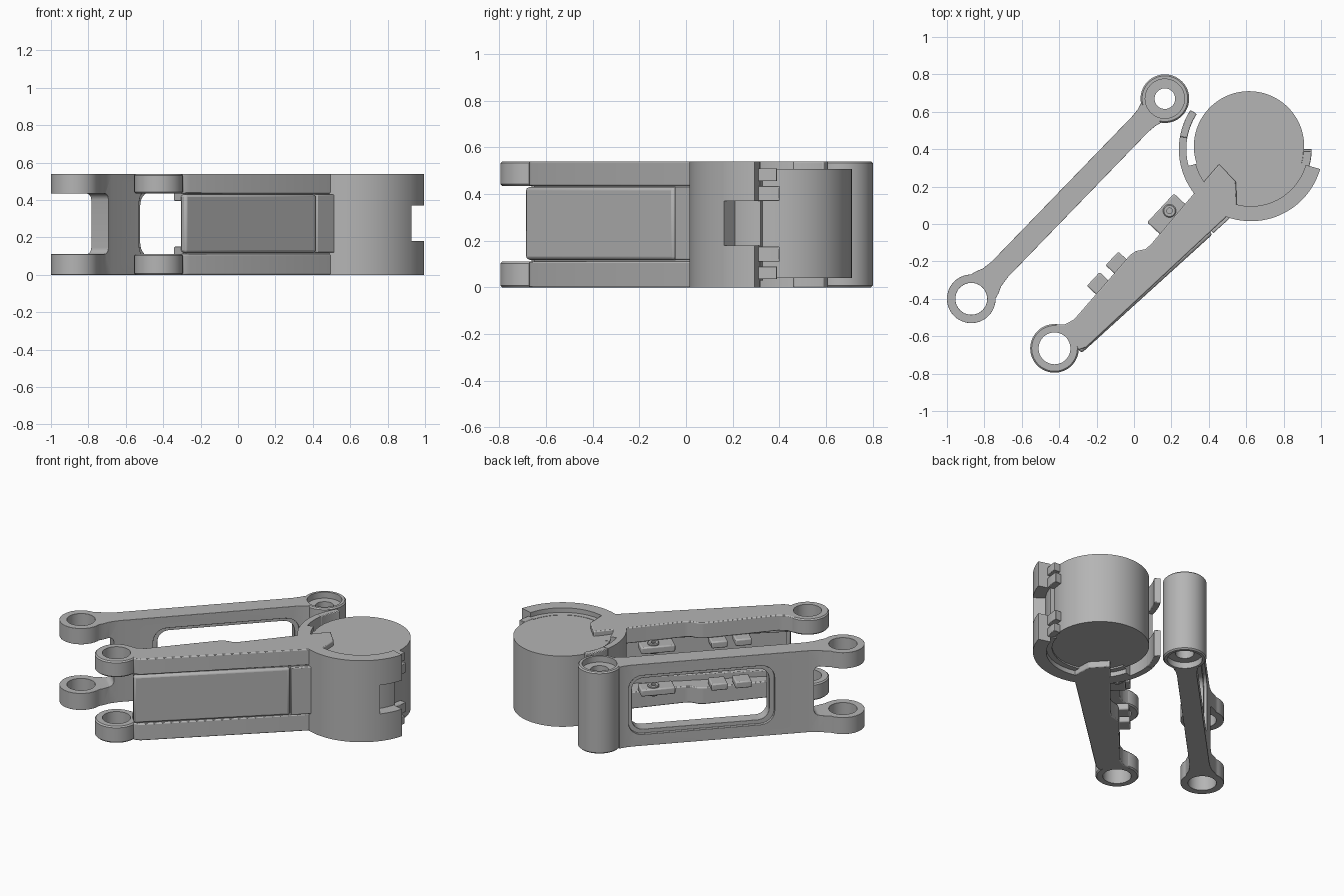
import bpy, bmesh
from math import sin, cos, pi, radians, hypot, atan2

if "Cube" in bpy.data.objects:
    bpy.data.objects.remove(bpy.data.objects["Cube"])

grey = bpy.data.materials.new("plain_grey")
grey.use_nodes = True
colour = (0.46, 0.46, 0.46, 1)
grey.diffuse_color = colour
grey.node_tree.nodes["Principled BSDF"].inputs["Base Color"].default_value = colour
parts = []
H = 0.54
BANDS = {"lower": (0, 0.11), "upper": (0.435, H)}


def finish(name, bm, at=(0, 0, 0), turn=0.0, bevel=0.0):
    bmesh.ops.recalc_face_normals(bm, faces=bm.faces)
    me = bpy.data.meshes.new(name)
    bm.to_mesh(me)
    bm.free()
    ob = bpy.data.objects.new(name, me)
    bpy.context.collection.objects.link(ob)
    me.materials.append(grey)
    ob.location = at
    ob.rotation_euler.z = turn
    if bevel:
        add_bevel(ob, bevel)
    parts.append(ob)
    return ob


def add_bevel(ob, width):
    mod = ob.modifiers.new("soft_edges", 'BEVEL')
    mod.width, mod.segments = width, 2
    mod.limit_method, mod.angle_limit = 'ANGLE', radians(40)


def prism(name, pts, z0, z1, at=(0, 0, 0), turn=0.0, bevel=0.0):
    """Extrude a plan outline from z0 to z1."""
    bm = bmesh.new()
    base = bm.faces.new([bm.verts.new((x, y, z0)) for x, y in pts])
    new = bmesh.ops.extrude_face_region(bm, geom=[base])["geom"]
    bmesh.ops.translate(bm, vec=(0, 0, z1 - z0),
                        verts=[v for v in new if isinstance(v, bmesh.types.BMVert)])
    return finish(name, bm, at, turn, bevel)


def lathe(name, profile, at, steps=64):
    """Spin a closed (radius, height) loop around z."""
    bm = bmesh.new()
    vs = [bm.verts.new((r, 0, z)) for r, z in profile]
    es = [bm.edges.new((vs[i - 1], vs[i])) for i in range(len(vs))]
    bmesh.ops.spin(bm, geom=vs + es, cent=(0, 0, 0), axis=(0, 0, 1),
                   angle=2 * pi, steps=steps, use_duplicate=False)
    bmesh.ops.remove_doubles(bm, verts=bm.verts, dist=1e-4)
    return finish(name, bm, (*at, 0))


def arc(r, a0, a1, n=32, c=(0, 0)):
    angles = [radians(a0 + (a1 - a0) * i / n) for i in range(n + 1)]
    return [(c[0] + r * cos(a), c[1] + r * sin(a)) for a in angles]


def sector(name, c, r0, r1, a0, a1, z0, z1, bevel=0.0):
    return prism(name, arc(r1, a0, a1, c=c) + arc(r0, a1, a0, c=c), z0, z1, bevel=bevel)


def rect(x0, x1, y0, y1, r=0.0):
    if not r:
        return [(x0, y0), (x1, y0), (x1, y1), (x0, y1)]
    corners = ((x1 - r, y1 - r), (x0 + r, y1 - r), (x0 + r, y0 + r), (x1 - r, y0 + r))
    return [p for i, c in enumerate(corners) for p in arc(r, 90 * i, 90 * i + 90, 6, c)]


def cut(ob, tool):
    mod = ob.modifiers.new("cut", 'BOOLEAN')
    mod.operation, mod.solver, mod.object = 'DIFFERENCE', 'EXACT', tool
    bpy.context.view_layer.update()
    bpy.context.view_layer.objects.active = ob
    bpy.ops.object.modifier_apply(modifier=mod.name)
    parts.remove(tool)
    bpy.data.objects.remove(tool)


def ring_profile(r0, r1, z0, z1, b=0.008):
    return [(r0, z0), (r1 - b, z0), (r1, z0 + b), (r1, z1 - b), (r1 - b, z1), (r0, z1)]


# Rear arm: a forked bar with a framed window
tube_at, fork_at = (0.165, 0.67), (-0.87, -0.40)
dx, dy = fork_at[0] - tube_at[0], fork_at[1] - tube_at[1]
L, heading = hypot(dx, dy), atan2(dy, dx)
side = [(0.106, -0.075), (0.14, -0.065), (0.19, -0.06), (L - 0.22, -0.06),
        (L - 0.16, -0.068), (L - 0.12, -0.085)]
outline = side + arc(0.13, -135, 135, 48, (L, 0)) + [(x, -y) for x, y in reversed(side)]
rear_arm = prism("rear_arm", outline, 0, H)


def side_cutter(x0, x1, z0, z1, r, y0, y1):
    tool = prism("cutter", rect(x0, x1, z0, z1, r), -y1, -y0)
    tool.rotation_euler.x = pi / 2
    return tool


cut(rear_arm, side_cutter(1.30, L + 0.4, 0.11, 0.435, 0.035, -0.3, 0.3))
cut(rear_arm, side_cutter(0.19, 1.03, 0.10, 0.44, 0.07, -0.3, 0.3))
for y0, y1 in ((0.04, 0.2), (-0.2, -0.04)):
    cut(rear_arm, side_cutter(0.165, 1.06, 0.075, 0.465, 0.085, y0, y1))
cut(rear_arm, prism("cutter", arc(0.085, 0, 352.5, 47, (L, 0)), -0.1, H + 0.1))
rear_arm.location = (*tube_at, 0)
rear_arm.rotation_euler.z = heading
add_bevel(rear_arm, 0.006)

# Pivot tube with counterbored ends
lathe("pivot_tube", [(0.055, 0.04), (0.105, 0.04), (0.105, 0), (0.122, 0), (0.13, 0.008),
                     (0.13, H - 0.008), (0.122, H), (0.105, H), (0.105, H - 0.04),
                     (0.055, H - 0.04)], tube_at)

# Front arm: upper and lower rails with eyelets and clips
eye_at = (-0.425, -0.665)
rail = [(-0.423, -0.537), (-0.37, -0.537), (-0.32, -0.51), (-0.02, -0.165), (0.01, -0.145),
        (0.06, -0.135), (0.09, -0.11), (0.36, 0.21), (0.455, 0.32), (0.545, 0.225),
        (0.55, 0.09), (-0.255, -0.66), (-0.295, -0.673)]
clips = {"long_clip": (0.175, 0.055, 0.21), "short_clip": (-0.185, -0.325, 0.1),
         "middle_clip": (-0.085, -0.215, 0.1)}
for band, (z0, z1) in BANDS.items():
    prism(band + "_rail", rail, z0, z1, bevel=0.006)
    lathe(band + "_eyelet", ring_profile(0.085, 0.13, z0, z1), eye_at)
    c0, c1 = (0.11, 0.155) if band == "lower" else (0.39, 0.435)
    for label, (x, y, length) in clips.items():
        prism(f"{band}_{label}", rect(-length / 2, length / 2, -0.06, 0.045), c0, c1,
              (x, y, 0), radians(47), 0.008)
    lathe(band + "_clip_boss", ring_profile(0.015, 0.035, c0 - 0.01, c1 + 0.012, 0.005),
          (0.19, 0.07), 24)

# Cover panel between the rails
panel_at, panel_turn = (-0.28, -0.69, 0), radians(42.2)
prism("cover_panel", rect(0, 0.945, 0, 0.045), 0.118, 0.43, panel_at, panel_turn, 0.014)
prism("cover_end", rect(0.952, 1.1, 0.002, 0.045), 0.118, 0.43, panel_at, panel_turn, 0.005)
prism("panel_backing", rect(0.03, 1.1, 0.025, 0.06), 0.105, 0.44, panel_at, panel_turn)
for z0 in (0.105, 0.395):
    prism("panel_flange", rect(0.005, 1.08, 0.03, 0.1), z0, z0 + 0.045, panel_at, panel_turn, 0.005)

# Drum
lathe("drum", [(0, 0.04), (0.295, 0.04), (0.295, 0.508), (0, 0.508)], (0.615, 0.415), 96)

# Collar around the drum, notched at both ends
hub = (0.625, 0.40)
sector("collar", hub, 0.305, 0.385, 195, 322, 0, H)
sector("collar_liner", hub, 0.27, 0.31, 195, 345, 0.03, 0.51)
sector("collar_wing", hub, 0.345, 0.385, 170, 196, 0, H)
for label, z0, z1 in (("lower", 0, 0.18), ("upper", 0.37, H)):
    sector(label + "_collar_tip", hub, 0.305, 0.385, 322, 344, z0, z1)
    sector(label + "_wing_tip", hub, 0.345, 0.385, 147, 170, z0, z1, 0.012)
for z0, z1, end in ((0.035, 0.09, 358), (0.11, 0.175, 360), (0.37, 0.435, 360), (0.455, 0.51, 358)):
    sector("latch_finger", hub, 0.28, 0.325, 340, end, z0, z1, 0.004)

# Smooth curved walls, keep edges crisp
bpy.ops.object.select_all(action='DESELECT')
for ob in parts:
    ob.select_set(True)
bpy.context.view_layer.objects.active = parts[0]
bpy.ops.object.shade_smooth_by_angle(angle=radians(30))
